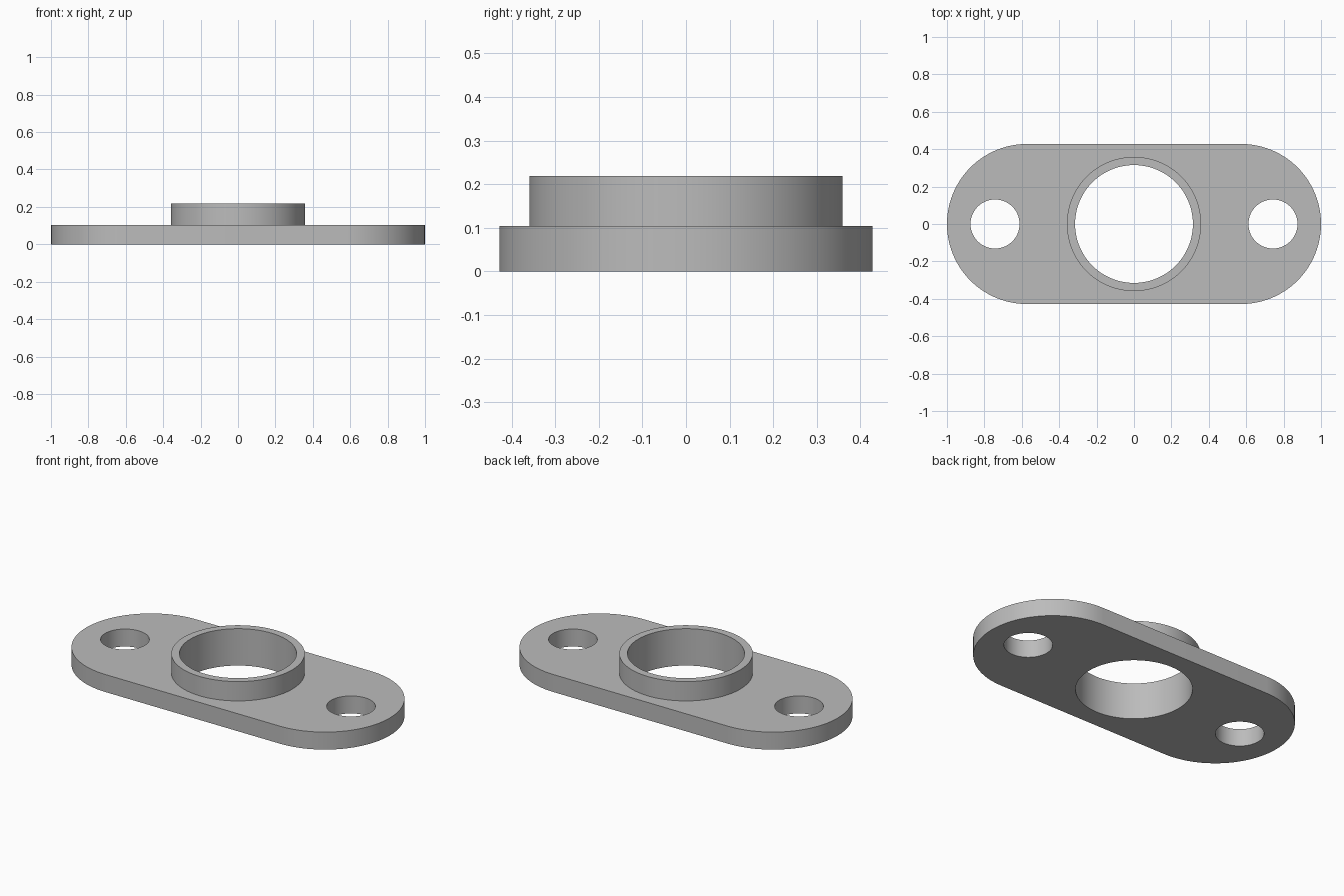
import bpy
import bmesh
from math import cos, sin, pi

cube = bpy.data.objects.get("Cube")
if cube:
    bpy.data.objects.remove(cube, do_unlink=True)

LENGTH, WIDTH = 2.0, 0.856
PLATE_TOP, COLLAR_TOP = 0.104, 0.219
BORE, COLLAR = 0.315, 0.359
HOLE, HOLE_X = 0.131, 0.743
SEGMENTS = 96

grey = bpy.data.materials.new("plain grey")
grey.use_nodes = True
colour = (0.5, 0.5, 0.5, 1)
grey.diffuse_color = colour
grey.node_tree.nodes["Principled BSDF"].inputs["Base Color"].default_value = colour


def arc(cx, radius, start, end, steps):
    angles = [start + (end - start) * i / steps for i in range(steps + 1)]
    return [(cx + radius * cos(a), radius * sin(a)) for a in angles]


def circle(cx, radius):
    return arc(cx, radius, 0, 2 * pi, SEGMENTS)[:-1]


def extruded(name, loops, bottom, top, open_bottom=False):
    """Fill an outline with holes and extrude it upwards."""
    bm = bmesh.new()
    edges = []
    for loop in loops:
        verts = [bm.verts.new((x, y, bottom)) for x, y in loop]
        edges += [bm.edges.new((v, verts[i - 1])) for i, v in enumerate(verts)]
    bmesh.ops.triangle_fill(bm, edges=edges, use_beauty=True, normal=(0, 0, 1))
    base = bm.faces[:]
    result = bmesh.ops.extrude_face_region(bm, geom=base, use_keep_orig=True)
    raised = [g for g in result["geom"] if isinstance(g, bmesh.types.BMVert)]
    bmesh.ops.translate(bm, verts=raised, vec=(0, 0, top - bottom))
    bmesh.ops.recalc_face_normals(bm, faces=bm.faces[:])
    if open_bottom:
        hidden = [f for f in bm.faces if all(v.co.z < bottom + 1e-4 for v in f.verts)]
        bmesh.ops.delete(bm, geom=hidden, context="FACES_ONLY")
    mesh = bpy.data.meshes.new(name)
    bm.to_mesh(mesh)
    bm.free()
    mesh.materials.append(grey)
    obj = bpy.data.objects.new(name, mesh)
    bpy.context.collection.objects.link(obj)
    bpy.ops.object.select_all(action="DESELECT")
    obj.select_set(True)
    bpy.context.view_layer.objects.active = obj
    bpy.ops.object.shade_smooth_by_angle(angle=pi / 6)
    return obj


# Round-ended plate with a central bore and two bolt holes
end_radius = WIDTH / 2
end_x = LENGTH / 2 - end_radius
outline = (arc(end_x, end_radius, -pi / 2, pi / 2, SEGMENTS // 2)
           + arc(-end_x, end_radius, pi / 2, 3 * pi / 2, SEGMENTS // 2))
extruded("flange_plate",
         [outline, circle(0, BORE), circle(-HOLE_X, HOLE), circle(HOLE_X, HOLE)],
         0, PLATE_TOP)

# Raised collar around the bore
extruded("collar", [circle(0, COLLAR), circle(0, BORE)],
         PLATE_TOP, COLLAR_TOP, open_bottom=True)
